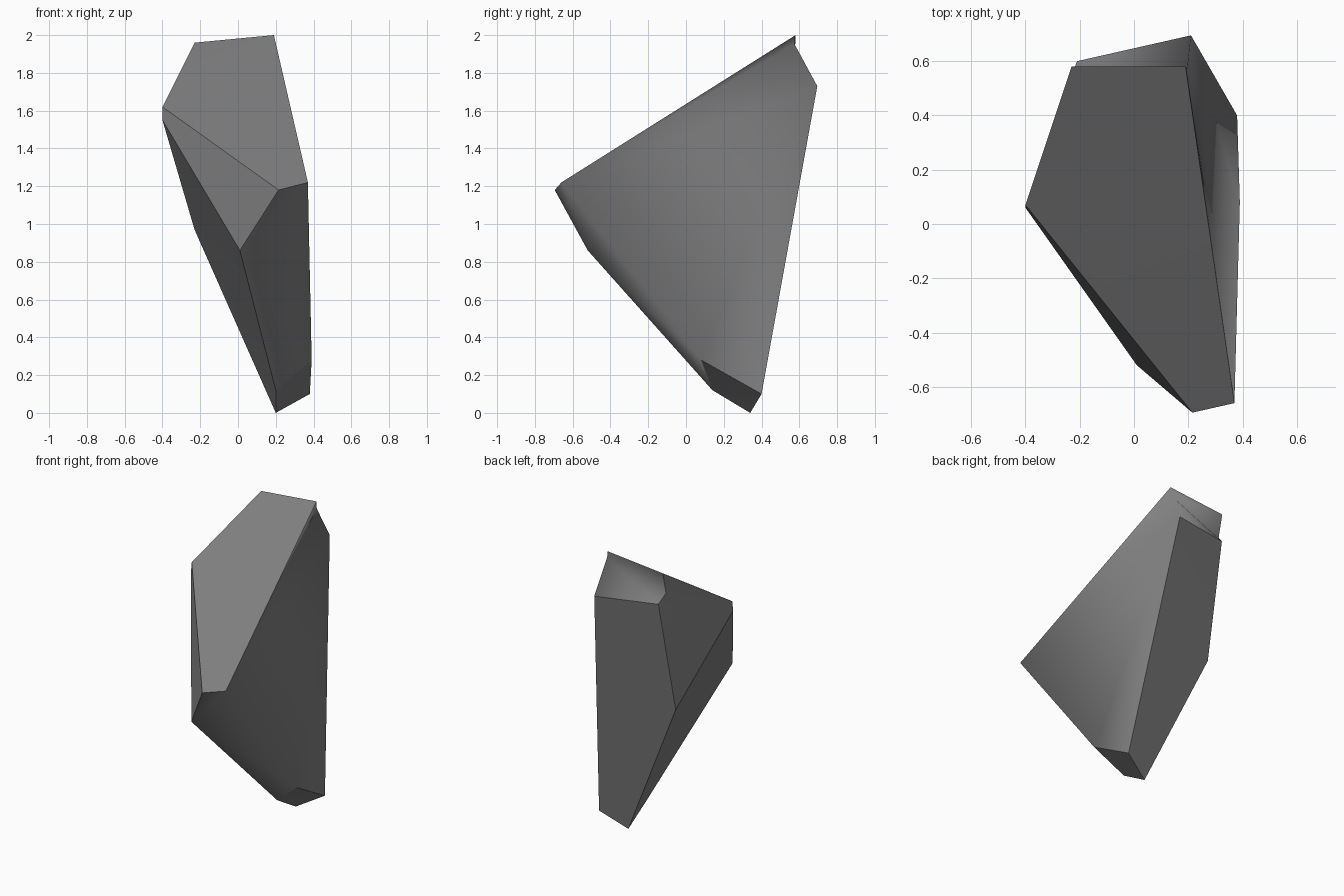
import bpy, bmesh

if "Cube" in bpy.data.objects:
    bpy.data.objects.remove(bpy.data.objects["Cube"])

# Corner points of the chipped rock shard
P = {
    # sloping top facet
    "A": (-.23, .58, 1.96), "B": (.19, .58, 2.0), "C": (-.40, .07, 1.62),
    "D": (.37, -.66, 1.22), "E": (.215, -.695, 1.18),
    # front and left
    "F": (.01, -.52, .86), "G": (-.40, .06, 1.55), "N": (-.23, .44, .97),
    # upper back notch
    "H": (.21, .695, 1.73), "I": (-.21, .60, 1.75),
    "P": (-.23, .545, 1.81), "Q": (.197, .573, 1.955),
    # foot
    "J": (.20, .34, 0), "K": (.38, .40, .10), "L": (.39, .08, .28), "M": (.20, .14, .12),
}
HARD = ["ABDEC", "CEFG", "GFMJN", "ACGNIP", "HINJK", "JKLM"]
WORN = ["BQHKLD", "DEFML", "ABQP", "QHIP"]      # facets that blend softly

bm = bmesh.new()
v = {k: bm.verts.new(co) for k, co in P.items()}
worn = set()
for name in HARD + WORN:
    f = bm.faces.new([v[k] for k in name])
    f.smooth = True
    if name in WORN:
        worn.add(f)

# Sharp edges everywhere except between two worn facets
for e in bm.edges:
    e.smooth = all(f in worn for f in e.link_faces)
bmesh.ops.recalc_face_normals(bm, faces=bm.faces[:])
bmesh.ops.triangulate(bm, faces=bm.faces[:])

me = bpy.data.meshes.new("rock_shard")
bm.to_mesh(me)
bm.free()
rock = bpy.data.objects.new("rock_shard", me)
bpy.context.collection.objects.link(rock)

# Stone colour
mat = bpy.data.materials.new("stone_grey")
mat.diffuse_color = (.22, .22, .22, 1)
mat.use_nodes = True
mat.node_tree.nodes["Principled BSDF"].inputs["Base Color"].default_value = mat.diffuse_color
me.materials.append(mat)
